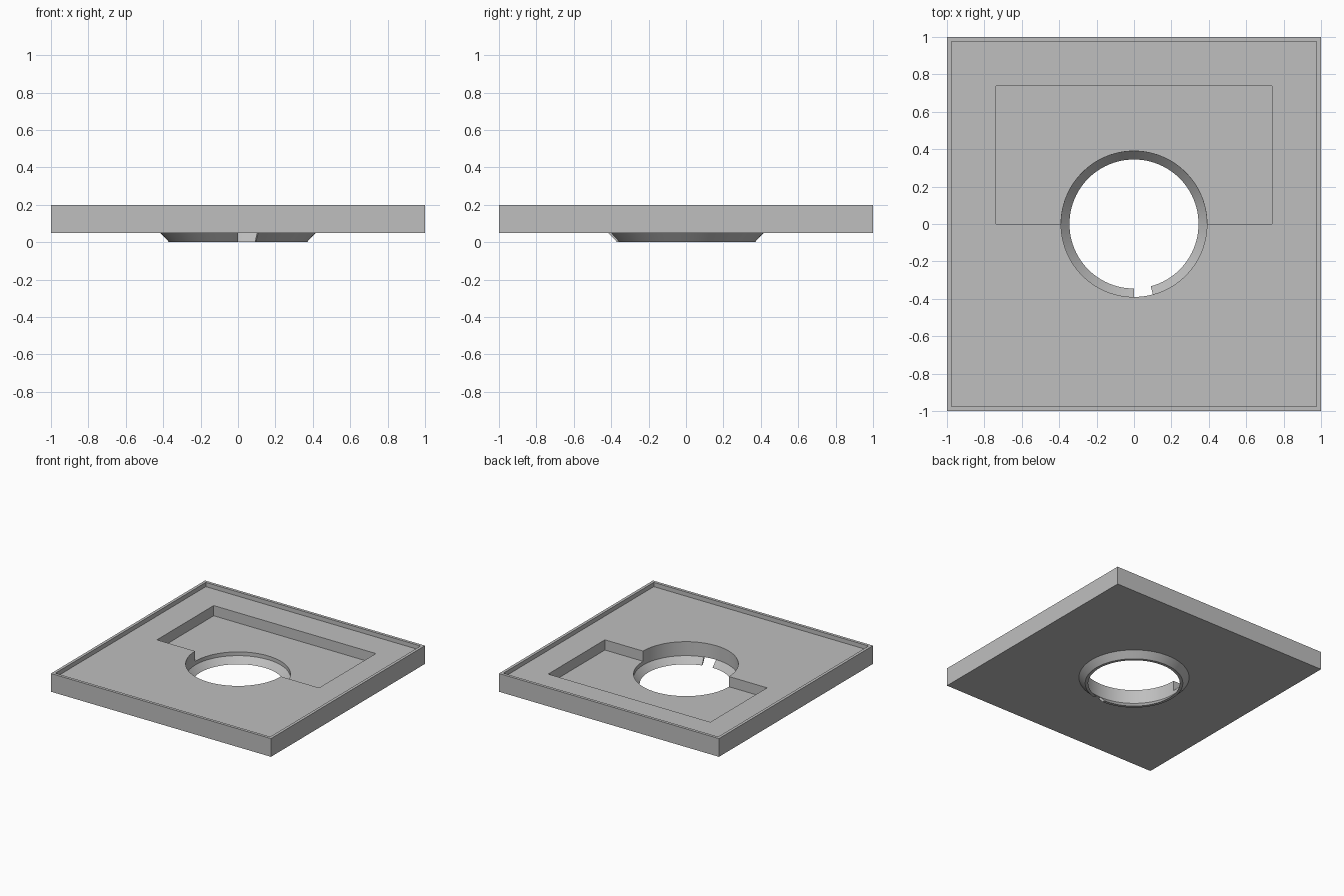
import bpy, bmesh, math

if "Cube" in bpy.data.objects:
    bpy.data.objects.remove(bpy.data.objects["Cube"], do_unlink=True)

SEGMENTS = 96
BASE, TOP = 0.05, 0.2
HOLE_R = 0.39

grey = bpy.data.materials.new("plain_grey")
grey.use_nodes = True
grey.diffuse_color = (0.52, 0.52, 0.52, 1)
grey.node_tree.nodes["Principled BSDF"].inputs["Base Color"].default_value = grey.diffuse_color


def box(name, x, y, z):
    """Box spanning the given (low, high) ranges."""
    bpy.ops.mesh.primitive_cube_add(size=1)
    obj = bpy.context.object
    obj.name = name
    for v in obj.data.vertices:
        v.co = [r[0] if c < 0 else r[1] for c, r in zip(v.co, (x, y, z))]
    return obj


def cut(target, cutter):
    """Subtract the cutter, then discard it."""
    cutter.hide_render = True
    bpy.context.view_layer.objects.active = target
    mod = target.modifiers.new("cut", "BOOLEAN")
    mod.operation, mod.solver, mod.object = "DIFFERENCE", "EXACT", cutter
    bpy.ops.object.modifier_apply(modifier=mod.name)
    bpy.data.objects.remove(cutter, do_unlink=True)


def finish(obj):
    obj.data.materials.clear()
    obj.data.materials.append(grey)
    bpy.ops.object.select_all(action="DESELECT")
    obj.select_set(True)
    bpy.context.view_layer.objects.active = obj
    bpy.ops.object.shade_smooth_by_angle(angle=math.radians(25))


# Square plate with a shallow tray, a deeper pocket and a round hole
plate = box("plate", (-1, 1), (-1, 1), (BASE, TOP))
cut(plate, box("tray_cutter", (-0.976, 0.976), (-0.976, 0.976), (0.165, 0.4)))
cut(plate, box("pocket_cutter", (-0.737, 0.737), (0, 0.737), (0.081, 0.4)))
bpy.ops.mesh.primitive_cylinder_add(vertices=SEGMENTS, radius=HOLE_R, depth=2)
cut(plate, bpy.context.object)
finish(plate)

# Tapered collar under the hole, open at a narrow notch in front
profile = [(HOLE_R, BASE), (0.345, 0), (0.368, 0), (0.415, BASE)]
start, sweep = math.radians(285), math.radians(345)
steps = SEGMENTS * 345 // 360
bm = bmesh.new()
rings = []
for i in range(steps + 1):
    a = start + sweep * i / steps
    rings.append([bm.verts.new((r * math.cos(a), r * math.sin(a), z)) for r, z in profile])
for a, b in zip(rings, rings[1:]):
    for j in range(len(profile)):
        k = (j + 1) % len(profile)
        bm.faces.new((a[j], a[k], b[k], b[j]))
bm.faces.new(rings[0])
bm.faces.new(rings[-1])
bmesh.ops.recalc_face_normals(bm, faces=bm.faces)
# The upper side rests against the plate
hidden = [f for f in bm.faces if f.normal.z > 0.99]
bmesh.ops.delete(bm, geom=hidden, context="FACES")
mesh = bpy.data.meshes.new("collar")
bm.to_mesh(mesh)
bm.free()
collar = bpy.data.objects.new("collar", mesh)
bpy.context.collection.objects.link(collar)
finish(collar)
